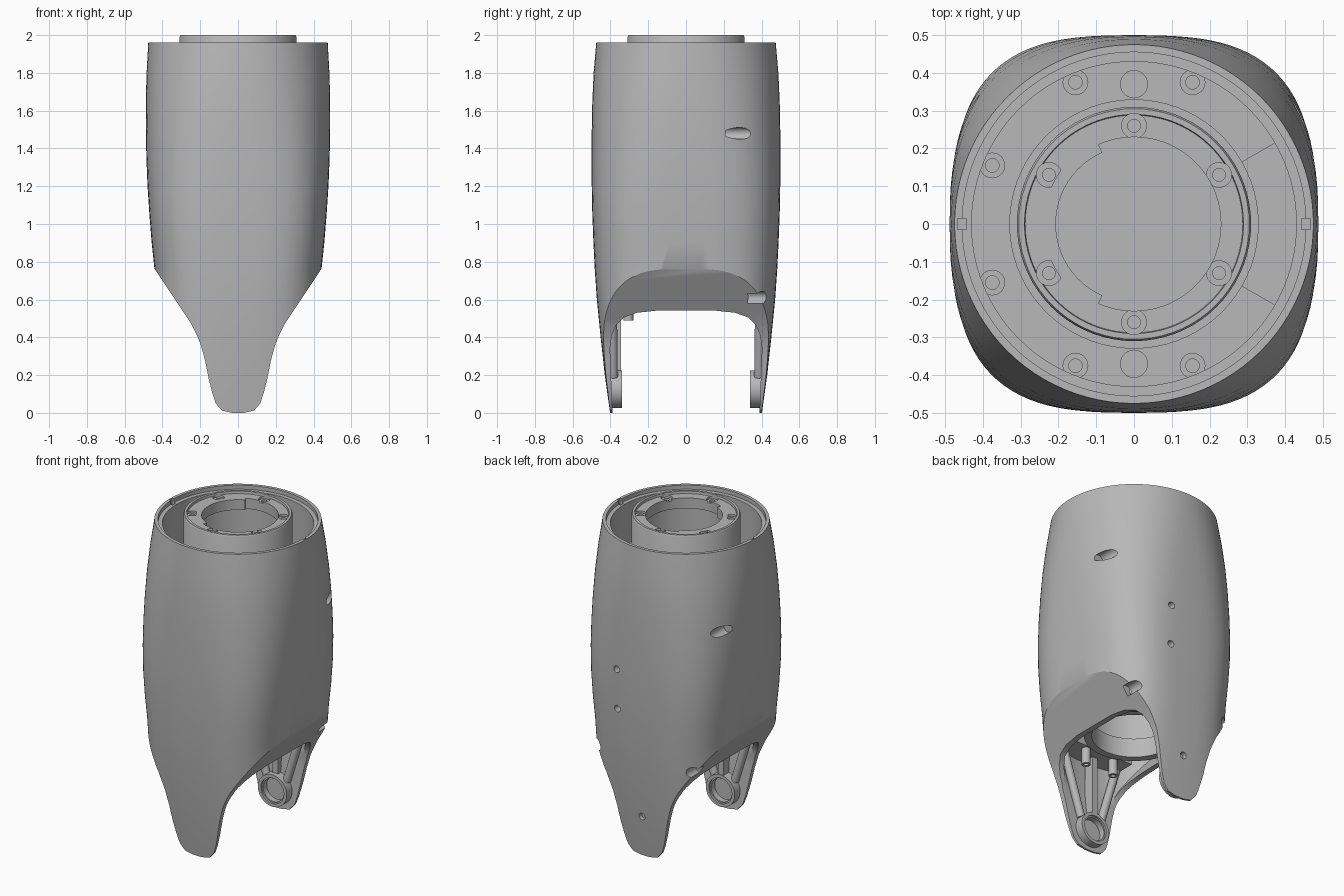
import bpy, bmesh, math
from mathutils import Matrix, Vector

if "Cube" in bpy.data.objects:
    bpy.data.objects.remove(bpy.data.objects["Cube"])

grey = bpy.data.materials.new("neutral_grey")
grey.use_nodes = True
grey.diffuse_color = (0.48, 0.48, 0.48, 1)
grey.node_tree.nodes["Principled BSDF"].inputs["Base Color"].default_value = (0.48, 0.48, 0.48, 1)


def make(name, bm):
    bmesh.ops.recalc_face_normals(bm, faces=bm.faces)
    me = bpy.data.meshes.new(name)
    bm.to_mesh(me)
    bm.free()
    me.materials.append(grey)
    ob = bpy.data.objects.new(name, me)
    bpy.context.collection.objects.link(ob)
    return ob


def skin(name, rings, closed=False):
    """Join rings of points; cap the ends, or close into a loop."""
    bm = bmesh.new()
    vs = [[bm.verts.new(p) for p in r] for r in rings]
    n = len(vs[0])
    pairs = list(zip(vs, vs[1:])) + ([(vs[-1], vs[0])] if closed else [])
    for a, b in pairs:
        for i in range(n):
            j = (i + 1) % n
            bm.faces.new((a[i], a[j], b[j], b[i]))
    if not closed:
        bm.faces.new(vs[0])
        bm.faces.new(vs[-1])
    return make(name, bm)


def loft(name, sections, seg=96):
    """Stack superellipses given as (z, half width, half depth, exponent)."""
    def point(z, a, b, n, t):
        c, s = math.cos(t), math.sin(t)
        return (math.copysign(abs(c) ** (2 / n), c) * a,
                math.copysign(abs(s) ** (2 / n), s) * b, z)
    return skin(name, [[point(*sec, math.tau * i / seg) for i in range(seg)] for sec in sections])


def lathe(name, profile, start=0, end=360, seg=72):
    """Turn a closed (radius, z) profile about z, fully or over a sector."""
    full = end - start == 360
    count = seg if full else seg // 3 + 1
    step = math.radians(end - start) / (count if full else count - 1)
    angles = [math.radians(start) + i * step for i in range(count)]
    return skin(name, [[(r * math.cos(t), r * math.sin(t), z) for r, z in profile]
                       for t in angles], full)


def extrude(name, points, axis, lo, hi):
    """Extrude a 2D outline along x (points are y, z) or y (points are x, z)."""
    def put(p, d):
        return (d, p[0], p[1]) if axis == "x" else (p[0], d, p[1])
    return skin(name, [[put(p, d) for p in points] for d in (lo, hi)])


def rod(name, p, q, r, seg=32):
    p, q = Vector(p), Vector(q)
    bm = bmesh.new()
    turn = (q - p).to_track_quat("Z", "Y").to_matrix().to_4x4()
    bmesh.ops.create_cone(bm, cap_ends=True, segments=seg, radius1=r, radius2=r,
                          depth=(q - p).length, matrix=Matrix.Translation((p + q) / 2) @ turn)
    return make(name, bm)


def box(name, lo, hi):
    outline = [(lo[0], lo[2]), (hi[0], lo[2]), (hi[0], hi[2]), (lo[0], hi[2])]
    return extrude(name, outline, "y", lo[1], hi[1])


def cut(ob, tool, op="DIFFERENCE"):
    mod = ob.modifiers.new("cut", "BOOLEAN")
    mod.operation, mod.solver, mod.object = op, "EXACT", tool
    bpy.context.view_layer.update()
    deps = bpy.context.evaluated_depsgraph_get()
    me = bpy.data.meshes.new_from_object(ob.evaluated_get(deps))
    ob.modifiers.clear()
    ob.data = me
    bpy.data.objects.remove(tool)


def mirrored(half):
    return half + [(-x, z) for x, z in reversed(half)]


# Outer shell: a barrel that goes from rounded square to a round mouth
shell = loft("outer_shell", [
    (-0.05, 0.42, 0.395, 3.2), (0.2, 0.43, 0.43, 3.2), (0.4, 0.43, 0.452, 3.2),
    (0.6, 0.435, 0.472, 3.2), (0.76, 0.442, 0.483, 3.2), (0.9, 0.457, 0.49, 3.2),
    (1.05, 0.469, 0.496, 3.15), (1.2, 0.479, 0.499, 3.0), (1.35, 0.485, 0.5, 2.8),
    (1.5, 0.488, 0.499, 2.6), (1.65, 0.488, 0.496, 2.4), (1.8, 0.484, 0.489, 2.2),
    (1.96, 0.475, 0.475, 2.0)])

# Side outline that narrows the barrel into two legs
outline = [(0.03, 0.0), (0.085, 0.012), (0.118, 0.05), (0.135, 0.1), (0.155, 0.18),
           (0.175, 0.28), (0.2, 0.37), (0.222, 0.42), (0.25, 0.475), (0.3, 0.55),
           (0.38, 0.67), (0.44, 0.76), (0.6, 1.0), (0.6, 2.1)]
cut(shell, extrude("outline_tool", mirrored(outline), "y", -1, 1), "INTERSECT")

# Hollow lower chamber, mouth cup and the arched openings between the legs
chamber = loft("chamber_tool", [
    (0.06, 0.4, 0.378, 2.8), (0.4, 0.4, 0.415, 2.6), (0.76, 0.4, 0.44, 2.4), (1.6, 0.43, 0.44, 2.2)])
inset = [(max(x - 0.035, 0.02), z) for x, z in outline]
cut(chamber, extrude("inset_tool", mirrored(inset), "y", -1, 1), "INTERSECT")
cut(shell, chamber)
cut(shell, loft("mouth_tool", [(1.65, 0.43, 0.43, 2), (1.935, 0.43, 0.43, 2),
                               (1.935, 0.455, 0.455, 2), (2.1, 0.455, 0.455, 2)]))
arch = [(0.385, -0.1), (0.395, 0.15), (0.402, 0.34), (0.393, 0.41), (0.37, 0.465),
        (0.33, 0.505), (0.26, 0.53), (0.15, 0.542)]
cut(shell, extrude("arch_tool", mirrored(arch), "x", -1, 1))

# Screw pockets entering from behind, and small holes in the back
for s in (-1, 1):
    cut(shell, rod("pocket_tool", (s * 0.44, 0.21, 1.48), (s * 0.44, 0.7, 1.48), 0.031))
    cut(shell, rod("pocket_tool", (s * 0.33, 0.325, 0.61), (s * 0.33, 0.7, 0.61), 0.033))
    cut(shell, box("notch_tool", (s * 0.455 - 0.012, -0.015, 1.92), (s * 0.455 + 0.012, 0.015, 2)))
for x, z in ((0.135, 1.17), (0.135, 0.92), (0, 0.26)):
    cut(shell, rod("hole_tool", (x, 0.3, z), (x, 0.7, z), 0.021))

# Inner tube with a bolt flange at the top
tube = lathe("inner_tube", [
    (0.31, 0.68), (0.31, 1.99), (0.305, 2.0), (0.29, 2.0), (0.288, 1.985), (0.23, 1.985),
    (0.23, 1.92), (0.285, 1.9), (0.285, 0.68)])
for k in range(6):
    t = math.radians(90 + 60 * k)
    x, y = 0.26 * math.cos(t), 0.26 * math.sin(t)
    cut(tube, rod("bolt_tool", (x, y, 1.8), (x, y, 2.1), 0.017, 20))
    cut(tube, rod("bolt_tool", (x, y, 1.972), (x, y, 2.1), 0.033, 24))
lathe("flange_lip", [(0.207, 1.92), (0.207, 1.985), (0.24, 1.985), (0.24, 1.92)], 114, 246)
lathe("lower_ring", [(0.24, 0.58), (0.285, 0.58), (0.3, 0.7), (0.24, 0.7)])
lathe("tube_collar", [(0.3, 1.64), (0.3, 1.69), (0.33, 1.69), (0.33, 1.64)])

# Floor of the mouth with screw seats
floor = lathe("cup_floor", [(0.3, 1.6), (0.3, 1.66), (0.445, 1.66), (0.445, 1.6)])
seats = [(x, y) for x in (-0.155, 0.155) for y in (-0.375, 0.375)] + [(-0.375, -0.155), (-0.375, 0.155)]
for x, y in seats + [(0, 0.37), (0, -0.37)]:
    wide = 0.036 if x == 0 else 0.018
    cut(floor, rod("seat_tool", (x, y, 1.625), (x, y, 1.8), wide, 24))
    if x:
        ring = rod("screw_seat", (x, y, 1.64), (x, y, 1.668), 0.034, 24)
        cut(ring, rod("seat_tool", (x, y, 1.5), (x, y, 1.8), 0.018, 24))
    else:
        rod("screw_head", (x, y, 1.61), (x, y, 1.64), 0.018, 24)
lathe("floor_pad", [(0.325, 1.65), (0.325, 1.68), (0.432, 1.68), (0.432, 1.65)], -30, 30)

# Bearing bosses, struts and brackets inside each leg
for s, side in ((-1, "front"), (1, "back")):
    boss = rod(side + "_bearing_boss", (0, s * 0.34, 0.125), (0, s * 0.402, 0.125), 0.1, 48)
    cut(boss, rod("bore_tool", (0, s * 0.3, 0.125), (0, s * 0.388, 0.125), 0.072, 48))
    cut(boss, rod("bore_tool", (0, s * 0.3, 0.125), (0, s * 0.352, 0.125), 0.08, 48))
    depth = 0.345 if s < 0 else 0.37
    y0, y1 = sorted((s * depth, s * 0.41))
    box(side + "_centre_rib", (-0.018, y0, 0.215), (0.018, y1, 0.62))
    for m in (-1, 1):
        rod(side + "_strut", (m * 0.07, s * 0.385, 0.19), (m * 0.2, s * 0.39, 0.62), 0.024, 20)
    y0, y1 = sorted((s * 0.27, s * 0.44))
    bracket = box(side + "_bracket", (-0.21, y0, 0.59), (0.21, y1, 0.64))
    cut(bracket, rod("tube_tool", (0, 0, 0.5), (0, 0, 0.8), 0.26, 48))
for m in (-1, 1):
    clip = rod("ring_clip", (m * 0.1, -0.305, 0.49), (m * 0.1, -0.305, 0.64), 0.026, 24)
    cut(clip, rod("clip_tool", (m * 0.1, -0.305, 0.4), (m * 0.1, -0.305, 0.55), 0.013, 16))

# Smooth shading with sharp edges kept
bpy.ops.object.select_all(action="DESELECT")
for ob in bpy.context.scene.objects:
    if ob.type == "MESH":
        ob.select_set(True)
        bpy.context.view_layer.objects.active = ob
bpy.ops.object.shade_smooth_by_angle(angle=math.radians(30))
